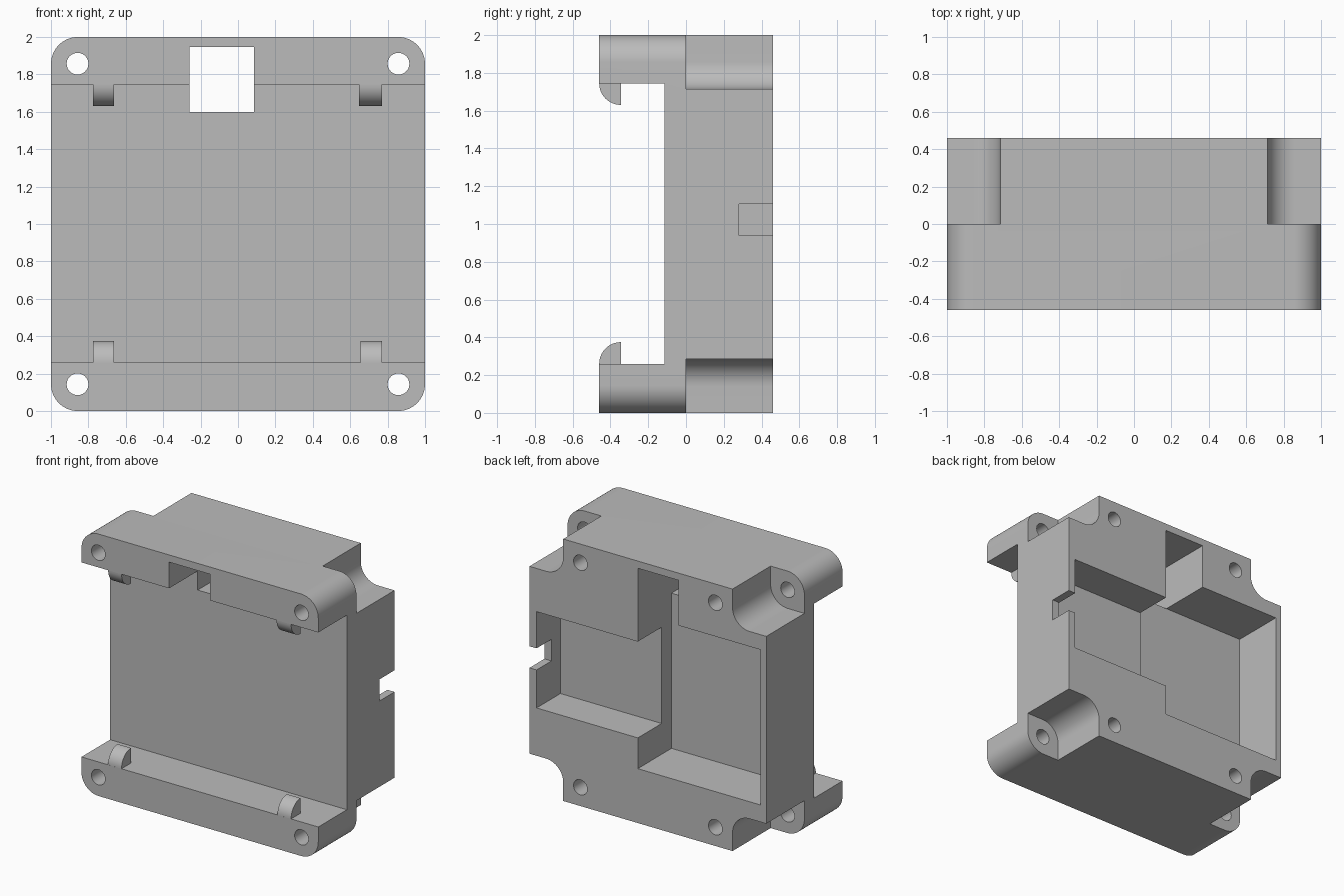
import bpy, bmesh, math
from mathutils import Vector

cube = bpy.data.objects.get("Cube")
if cube:
    bpy.data.objects.remove(cube, do_unlink=True)

grey = bpy.data.materials.new("plain_grey")
grey.use_nodes = True
grey.diffuse_color = (0.5, 0.5, 0.5, 1)
grey.node_tree.nodes["Principled BSDF"].inputs["Base Color"].default_value = (0.5, 0.5, 0.5, 1)

FRONT, BACK, OUT = -0.46, 0.46, 0.6


def make_object(name, bm):
    bmesh.ops.recalc_face_normals(bm, faces=bm.faces)
    mesh = bpy.data.meshes.new(name)
    bm.to_mesh(mesh)
    bm.free()
    mesh.materials.append(grey)
    obj = bpy.data.objects.new(name, mesh)
    bpy.context.collection.objects.link(obj)
    return obj


def prism(name, points, vector):
    """Extrude a closed outline along a vector."""
    bm = bmesh.new()
    face = bm.faces.new([bm.verts.new(p) for p in points])
    new = bmesh.ops.extrude_face_region(bm, geom=[face])["geom"]
    bmesh.ops.translate(bm, vec=vector, verts=[v for v in new if isinstance(v, bmesh.types.BMVert)])
    return make_object(name, bm)


def rounded_block(name, x0, x1, z0, z1, y0, y1, radius=0, steps=16):
    """Block running front to back, with optional rounded corners."""
    points = []
    corners = [(x1, z1, -1, -1), (x0, z1, 1, -1), (x0, z0, 1, 1), (x1, z0, -1, 1)]
    for i, (x, z, sx, sz) in enumerate(corners):
        if not radius:
            points.append((x, y0, z))
            continue
        for k in range(steps + 1):
            a = math.pi / 2 * (i + k / steps)
            points.append((x + sx * radius + radius * math.cos(a), y0,
                           z + sz * radius + radius * math.sin(a)))
    return prism(name, points, Vector((0, y1 - y0, 0)))


def round_pin(name, x, z, y0, y1, radius=0.058, sides=40):
    points = [(x + radius * math.cos(2 * math.pi * k / sides), y0,
               z + radius * math.sin(2 * math.pi * k / sides)) for k in range(sides)]
    return prism(name, points, Vector((0, y1 - y0, 0)))


def combine(target, tool, operation="DIFFERENCE"):
    """Apply a boolean and remove its tool object."""
    mod = target.modifiers.new("join_or_cut", "BOOLEAN")
    mod.operation, mod.solver, mod.object = operation, "EXACT", tool
    tool.hide_render = True
    bpy.context.view_layer.objects.active = target
    bpy.ops.object.modifier_apply(modifier=mod.name)
    bpy.data.objects.remove(tool, do_unlink=True)


# Main housing with rounded outer corners
housing = rounded_block("housing", -1, 1, 0, 2, FRONT, BACK, 0.145)

# Wide channel across the front
combine(housing, rounded_block("channel_cutter", -1.2, 1.2, 0.26, 1.745, -OUT, -0.115))

# Corner recesses, ear holes and blind screw holes
for sx in (-1, 1):
    for sz in (-1, 1):
        xs = sorted((sx * 0.715, sx * 1.4))
        zs = sorted((1 + sz * 0.715, 1 + sz * 1.4))
        z = 1 + sz * 0.857
        combine(housing, rounded_block("recess_cutter", *xs, *zs, 0, OUT, 0.145))
        combine(housing, round_pin("ear_hole_cutter", sx * 0.858, z, -OUT, 0.1))
        combine(housing, round_pin("screw_hole_cutter", sx * 0.57, z, 0.06, OUT))

# Back pockets, through window and cable slot
combine(housing, rounded_block("large_pocket_cutter", -0.95, 0.085, 0.415, 1.6, 0.054, OUT))
combine(housing, rounded_block("small_pocket_cutter", 0.05, 0.94, 0.65, 1.385, 0.172, OUT))
combine(housing, rounded_block("window_cutter", -0.26, 0.085, 1.6, 1.945, -OUT, OUT + 0.1))
combine(housing, rounded_block("cable_slot_cutter", 0.9, 1.2, 0.94, 1.105, 0.28, OUT + 0.1))

# Quarter-round snap hooks on the channel lips
for lip, direction, label, inner in ((0.26, 1, "lower", 0.655), (1.745, -1, "upper", 0.647)):
    for side, x0, x1 in (("right", -0.775, -0.662), ("left", inner, 0.77)):
        root = (x0, -0.345, lip - direction * 0.03)
        points = [root, (x0, FRONT + 0.0005, lip - direction * 0.03)]
        for k in range(17):
            a = math.pi / 2 * k / 16
            points.append((x0, -0.345 - 0.1145 * math.cos(a), lip + direction * 0.1145 * math.sin(a)))
        hook = prism(f"{label}_{side}_hook", points, Vector((x1 - x0, 0, 0)))
        combine(housing, hook, "UNION")

# Smooth curved walls, keep the edges crisp
bpy.ops.object.select_all(action="DESELECT")
housing.select_set(True)
bpy.context.view_layer.objects.active = housing
bpy.ops.object.shade_smooth_by_angle(angle=math.radians(30))
